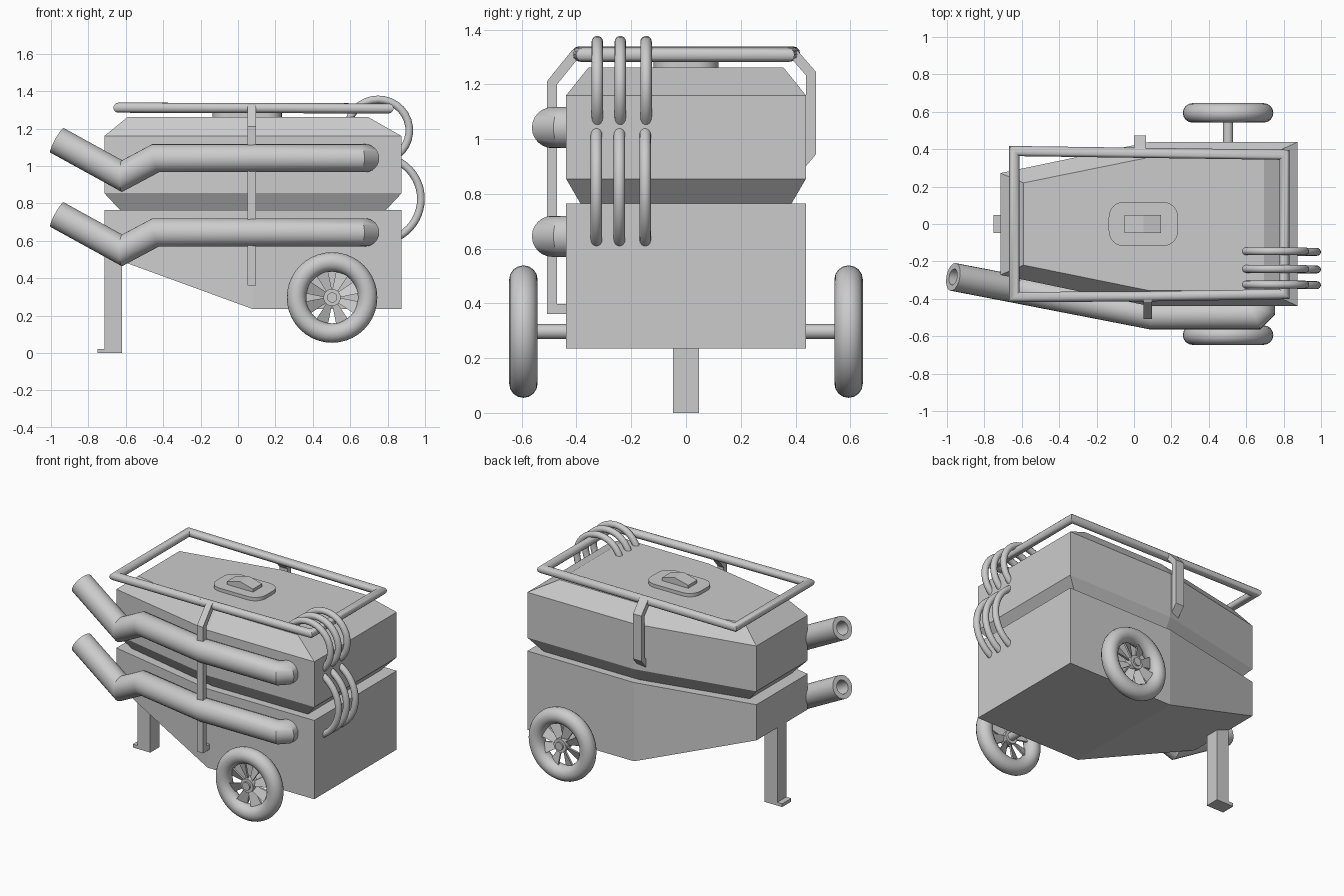
import bpy
from math import sin, cos, pi, radians
from mathutils import Vector as V, Matrix

if "Cube" in bpy.data.objects:
    bpy.data.objects.remove(bpy.data.objects["Cube"])


def mesh_object(name, verts, faces, smooth=False):
    me = bpy.data.meshes.new(name)
    me.from_pydata([tuple(v) for v in verts], [], faces)
    ob = bpy.data.objects.new(name, me)
    bpy.context.collection.objects.link(ob)
    bpy.ops.object.select_all(action='DESELECT')
    ob.select_set(True)
    bpy.context.view_layer.objects.active = ob
    bpy.ops.object.mode_set(mode='EDIT')
    bpy.ops.mesh.select_all(action='SELECT')
    bpy.ops.mesh.normals_make_consistent(inside=False)
    bpy.ops.object.mode_set(mode='OBJECT')
    if smooth:
        bpy.ops.object.shade_smooth_by_angle(angle=radians(32))
    return ob


def circle(r, n):
    return [(r * cos(2 * pi * i / n), r * sin(2 * pi * i / n)) for i in range(n)]


def sweep(name, path, profile, ref, smooth=True, bore=0):
    """Push a profile along a path with true mitred corners; bore hollows the start."""
    P = [V(p) for p in path]
    d = [(b - a).normalized() for a, b in zip(P, P[1:])]
    u = (V(ref) - d[0] * d[0].dot(V(ref))).normalized()
    w = d[0].cross(u)
    rings = [[P[0] + u * a + w * b for a, b in profile]]
    for i in range(1, len(P)):
        n = d[i - 1] + (d[i] if i < len(d) else d[i - 1])
        rings.append([p + d[i - 1] * ((P[i] - p).dot(n) / d[i - 1].dot(n)) for p in rings[-1]])
    if bore:
        inner = [P[0] + (p - P[0]) * bore for p in rings[0]]
        rings = [[p + d[0] * 0.25 for p in inner], inner] + rings
    k = len(profile)
    faces = [(r * k + i, r * k + (i + 1) % k, (r + 1) * k + (i + 1) % k, (r + 1) * k + i)
             for r in range(len(rings) - 1) for i in range(k)]
    faces += [tuple(range(k)), tuple(range((len(rings) - 1) * k, len(rings) * k))]
    return mesh_object(name, [p for r in rings for p in r], faces, smooth)


def hull(name, rings):
    """Stack of six-sided plans: (z nose, z rear, x nose, x rear, half width nose, half width rear)."""
    verts = []
    for zn, zr, xn, xr, yn, yr in rings:
        verts += [(xn, -yn, zn), (0.08, -yr, zr), (xr, -yr, zr),
                  (xr, yr, zr), (0.08, yr, zr), (xn, yn, zn)]
    faces = [(r * 6 + i, r * 6 + (i + 1) % 6, r * 6 + 6 + (i + 1) % 6, r * 6 + 6 + i)
             for r in range(len(rings) - 1) for i in range(6)]
    for o in (0, 6 * len(rings) - 6):
        faces += [(o, o + 1, o + 4, o + 5), (o + 1, o + 2, o + 3, o + 4)]
    return mesh_object(name, verts, faces)


def extrude_y(name, pts, y0, y1):
    k = len(pts)
    verts = [(x, y, z) for y in (y0, y1) for x, z in pts]
    faces = [(i, (i + 1) % k, k + (i + 1) % k, k + i) for i in range(k)]
    return mesh_object(name, verts, faces + [tuple(range(k)), tuple(range(k, 2 * k))])


# Body halves
hull("lower_body", [(0.525, 0.235, -0.715, 0.875, 0.272, 0.438),
                    (0.765, 0.765, -0.715, 0.875, 0.272, 0.438)])
hull("upper_body", [(0.764, 0.764, -0.63, 0.79, 0.225, 0.385),
                    (0.855, 0.855, -0.715, 0.875, 0.272, 0.438),
                    (1.16, 1.16, -0.715, 0.875, 0.272, 0.438),
                    (1.262, 1.262, -0.59, 0.695, 0.22, 0.356)])

# Support leg with toe
extrude_y("support_leg", [(-0.75, 0), (-0.62, 0), (-0.62, 0.52), (-0.714, 0.56),
                          (-0.714, 0.022), (-0.75, 0.022)], -0.048, 0.048)

# Lid on top with rounded corners, and its peaked grip
lid = []
for cx, cy, a0 in ((0.155, 0.038, 0), (-0.055, 0.038, 90), (-0.055, -0.038, 180), (0.155, -0.038, 270)):
    lid += [(cx + 0.08 * cos(radians(a0 + t)), cy + 0.08 * sin(radians(a0 + t)))
            for t in range(0, 91, 15)]
sweep("lid", [(0, 0, 1.25), (0, 0, 1.285)], lid, (1, 0, 0))
extrude_y("lid_grip", [(-0.05, 1.28), (0.145, 1.28), (0.145, 1.305), (0.05, 1.33), (-0.05, 1.305)],
          -0.048, 0.048)

# Two exhaust pipes along the front side
for label, z in (("lower", 0.645), ("upper", 1.042)):
    sweep(label + "_exhaust_pipe",
          [(-0.967, -0.283, z + 0.095), (-0.62, -0.35, z - 0.096), (-0.44, -0.385, z),
           (0.09, -0.488, z), (0.645, -0.488, z), (0.68, -0.453, z), (0.68, -0.38, z)],
          circle(0.075, 24), (0, 0, 1), bore=0.58)

# Top rail loop, closing in the middle of one side
sweep("top_rail", [(0, -0.388, 1.31), (0.805, -0.375, 1.308), (0.805, 0.37, 1.308),
                   (-0.64, 0.39, 1.312), (-0.64, -0.39, 1.312), (0, -0.388, 1.31)],
      circle(0.027, 12), (0, 0, 1))


# Rail brackets
def strap(w, t):
    return [(-w, -t), (w, -t), (w, t), (-w, t)]


sweep("front_bracket", [(0.073, -0.385, 1.318), (0.073, -0.405, 1.31), (0.073, -0.49, 1.205),
                        (0.073, -0.49, 0.38), (0.073, -0.43, 0.38)],
      strap(0.022, 0.018), (1, 0, 0), smooth=False)
sweep("back_bracket", [(0.032, 0.375, 1.318), (0.032, 0.395, 1.31), (0.032, 0.456, 1.24),
                       (0.032, 0.456, 0.95), (0.032, 0.405, 0.89)],
      strap(0.031, 0.018), (1, 0, 0), smooth=False)


# Curved hoses at the rear
def arc(cx, cz, r, y, a0, a1, n=18):
    ang = [radians(a0 + (a1 - a0) * i / n) for i in range(n + 1)]
    return [(cx + r * cos(a), y, cz + r * sin(a)) for a in ang]


for i, y in enumerate((-0.324, -0.24, -0.146)):
    sweep(f"upper_hose_{i}", arc(0.75, 1.19, 0.166, y, 162, -52), circle(0.021, 14), (0, 1, 0))
    sweep(f"lower_hose_{i}", arc(0.75, 0.824, 0.228, y - 0.003, 65, -65), circle(0.021, 14), (0, 1, 0))

# Wheels: tyre, rim, hub, fan spokes and axle stub on each side
WX, WZ = 0.503, 0.297
for side, s in (("front", -1), ("back", 1)):
    c = V((WX, s * 0.594, WZ))
    bpy.ops.mesh.primitive_torus_add(location=c, rotation=(pi / 2, 0, 0), major_radius=0.19,
                                     minor_radius=0.052, major_segments=40, minor_segments=16)
    bpy.context.object.name = side + "_tyre"
    bpy.ops.object.shade_smooth_by_angle(angle=radians(35))
    sweep(side + "_hub", [c + V((0, s * 0.03, 0)), c - V((0, s * 0.03, 0))], circle(0.046, 24), (1, 0, 0))
    sweep(side + "_axle", [(WX, s * 0.40, WZ), (WX, s * 0.635, WZ)], circle(0.027, 20), (1, 0, 0))
    verts, faces = [], []
    for k in range(8):
        m = Matrix.Translation(c) @ Matrix.Rotation(2 * pi * (k + 0.5) / 8, 4, 'Y')
        o = len(verts)
        for y in (-0.007, 0.007):
            for r, h in ((0.035, 0.014), (0.15, 0.036)):
                verts += [m @ V((h * q, y + 0.012 * q * s, r)) for q in (-1, 1)]
        faces += [tuple(o + j for j in f) for f in
                  ((0, 1, 3, 2), (4, 5, 7, 6), (0, 1, 5, 4), (2, 3, 7, 6), (0, 2, 6, 4), (1, 3, 7, 5))]
    mesh_object(side + "_spokes", verts, faces)
